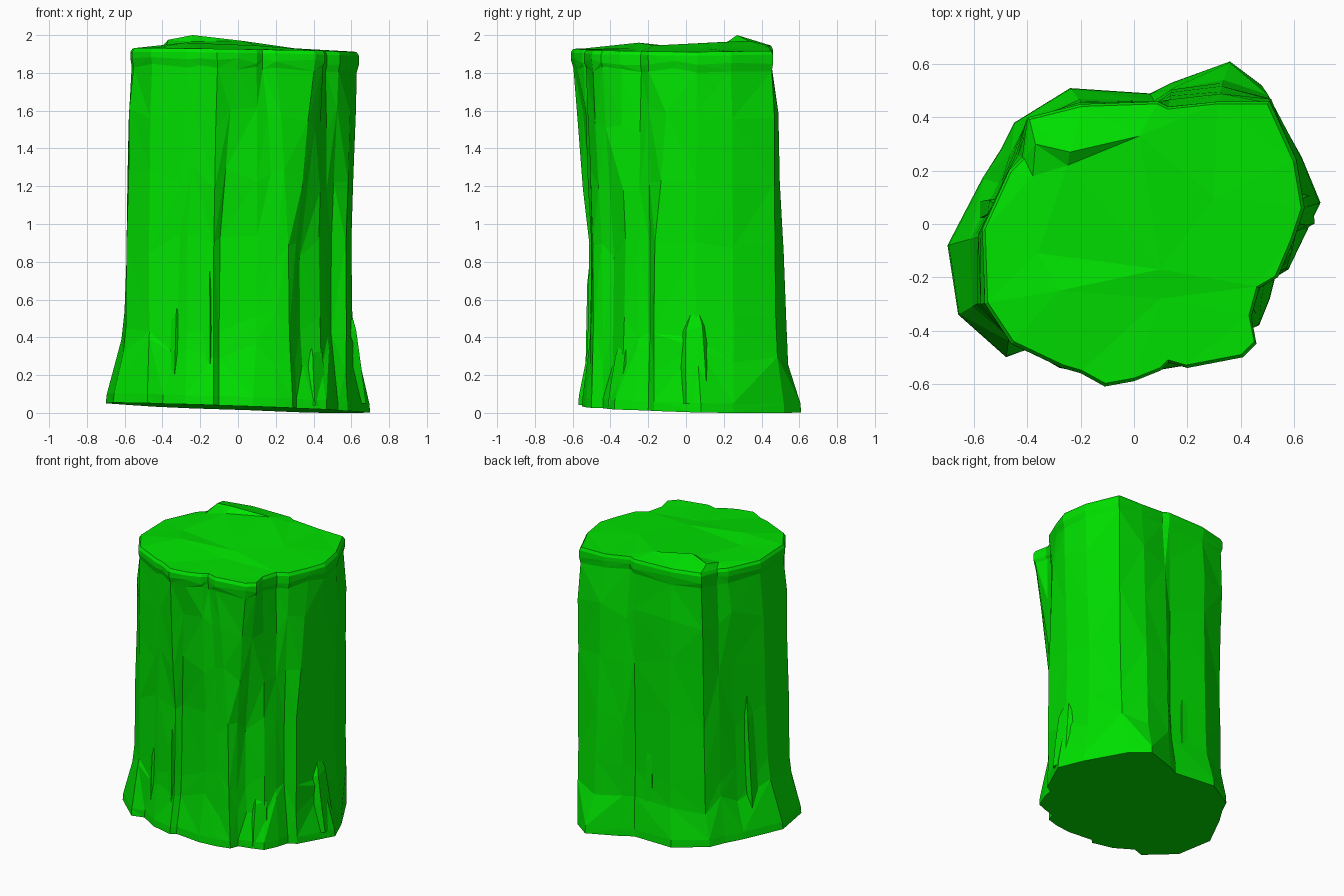
import bpy
import bmesh
import random
from mathutils import Vector
from mathutils.geometry import delaunay_2d_cdt

random.seed(4)
if "Cube" in bpy.data.objects:
    bpy.data.objects.remove(bpy.data.objects["Cube"])

green = bpy.data.materials.new("stump_green")
green.use_nodes = True
colour = (0, .76, 0, 1)
green.diffuse_color = colour
green.node_tree.nodes["Principled BSDF"].inputs["Base Color"].default_value = colour

# Matching outlines of the trunk, counterclockwise from the front left
TOP = [(-.56, -.3), (-.46, -.45), (-.27, -.54), (-.2, -.56), (-.11, -.61), (0, -.59),
       (.1, -.55), (.13, -.52), (.2, -.54), (.41, -.5), (.46, -.45), (.44, -.35),
       (.47, -.24), (.54, -.2), (.6, -.06), (.64, .06), (.61, .24), (.51, .46),
       (.32, .46), (.13, .44), (.09, .46), (-.2, .45), (-.4, .4), (-.42, .25),
       (-.47, .2), (-.57, -.02)]
MIDDLE = [(-.59, -.3), (-.47, -.42), (-.31, -.48), (-.27, -.5), (-.13, -.51), (-.1, -.48),
          (.1, -.5), (.2, -.5), (.27, -.49), (.3, -.44), (.32, -.38), (.43, -.32),
          (.47, -.25), (.49, -.19), (.57, -.17), (.6, .05), (.58, .25), (.51, .47),
          (.33, .52), (.14, .5), (.08, .45), (-.2, .46), (-.4, .37), (-.45, .27),
          (-.49, .15), (-.59, -.05)]
BASE = [(-.66, -.34), (-.48, -.5), (-.4, -.47), (-.28, -.54), (-.13, -.57), (-.1, -.54),
        (.08, -.55), (.2, -.53), (.29, -.5), (.31, -.44), (.4, -.41), (.47, -.38),
        (.51, -.28), (.53, -.2), (.58, -.17), (.7, .08), (.63, .25), (.48, .52),
        (.36, .61), (.14, .53), (.06, .49), (-.24, .51), (-.45, .38), (-.5, .28),
        (-.57, .17), (-.7, -.08)]


def blend(a, b, t, scale=1):
    return [Vector(p).lerp(Vector(q), t) * scale for p, q in zip(a, b)]


def finish(bm, name):
    bmesh.ops.recalc_face_normals(bm, faces=bm.faces)
    mesh = bpy.data.meshes.new(name)
    bm.to_mesh(mesh)
    bm.free()
    mesh.materials.append(green)
    obj = bpy.data.objects.new(name, mesh)
    bpy.context.collection.objects.link(obj)


def ground(p):
    return .026 - .033 * p.x - .02 * p.y


def rim(p):
    back_lift = .02 if p.y > .3 and p.x < .3 else 0
    return 1.92 - .015 * p.x + .01 * abs(p.y) + back_lift


# Trunk wall, lofted from the roots to the rim: height, outline, wobble
levels = [(.0, blend(BASE, MIDDLE, 0), 0),
          (.05, blend(BASE, MIDDLE, .05), 0),
          (.28, blend(BASE, MIDDLE, .75), .005),
          (.45, blend(BASE, MIDDLE, .9), .006),
          (.85, blend(MIDDLE, TOP, .05), .006),
          (1.22, blend(MIDDLE, TOP, .35), .006),
          (1.55, blend(MIDDLE, TOP, .6, 1.005), .006),
          (1.82, blend(MIDDLE, TOP, .97, .985), .003),
          (1.86, blend(MIDDLE, TOP, 1, 1), .002),
          (1.9, blend(MIDDLE, TOP, 1, 1), 0),
          (1.92, blend(MIDDLE, TOP, 1, .98), 0)]
bm = bmesh.new()
rings = []
for height, outline, wobble in levels:
    ring = []
    for p in outline:
        low, high = ground(p), rim(p)
        z = low + (high - low) * height / 1.92
        if .1 < height < 1.7:
            z += random.uniform(-.07, .07)
        elif 1.7 < height < 1.88:
            z += random.uniform(-.015, .015)
        p = p * (1 + random.uniform(-wobble, wobble))
        ring.append(bm.verts.new((p.x, p.y, z)))
    rings.append(ring)
count = len(TOP)
for lower, upper in zip(rings, rings[1:]):
    for i in range(count):
        j = (i + 1) % count
        a, b, c, d = lower[i], lower[j], upper[j], upper[i]
        if random.random() < .5:
            bm.faces.new((a, b, c))
            bm.faces.new((a, c, d))
        else:
            bm.faces.new((a, b, d))
            bm.faces.new((b, c, d))
bmesh.ops.triangulate(bm, faces=[bm.faces.new(rings[0])])

# Uneven cut surface, with a raised splinter towards the back left
peaks = [(-.24, .27, 2), (-.37, .3, 1.975), (-.25, .22, 1.965), (-.38, .18, 1.945),
         (.02, .33, 1.97), (-.36, -.11, 1.945), (.1, -.17, 1.945), (-.28, -.25, 1.96),
         (.1, -.28, 1.93), (.14, .38, 1.945), (.3, .1, 1.93)]
cap = rings[-1] + [bm.verts.new(p) for p in peaks]
flat = [v.co.xy for v in cap]
loop = [(i, (i + 1) % count) for i in range(count)]
for tri in delaunay_2d_cdt(flat, loop, [], 1, 1e-5)[2]:
    bm.faces.new([cap[i] for i in tri])
finish(bm, "stump_trunk")


def bark_piece(name, foot, head, z0, z1, width, depth, taper=.4):
    """Chipped ridge of bark leaning on the trunk, thinning at its head."""
    bm = bmesh.new()
    foot, head = Vector(foot), Vector(head)
    out = foot.normalized()
    side = Vector((-out.y, out.x))
    for t, w, d in ((0, 1, 1), (.4, .95, .9), (.8, .8, .75), (1, taper, -.5)):
        centre = foot.lerp(head, t)
        for s, o in ((-.5, -.06), (-.35, depth * d * .7), (.2, depth * d), (.5, -.06)):
            p = centre + side * s * w * width + out * o
            bm.verts.new((p.x, p.y, z0 + (z1 - z0) * t + s * .05 * t))
    hull = bmesh.ops.convex_hull(bm, input=bm.verts)
    spare = [g for g in hull["geom_interior"] if isinstance(g, bmesh.types.BMVert)]
    bmesh.ops.delete(bm, geom=spare, context="VERTS")
    finish(bm, name)


# Root knobs and bark ridges around the trunk
bark_piece("front_root_knob", (.43, -.36), (.41, -.32), .04, .4, .16, .025, .6)
bark_piece("right_root", (.66, .07), (.6, .05), .05, .55, .2, .015, .3)
bark_piece("front_left_ridge", (-.34, -.47), (-.33, -.47), .2, .58, .08, .015)
bark_piece("front_middle_ridge", (-.16, -.52), (-.16, -.51), .1, .82, .08, .01)
bark_piece("left_bark_ridge", (-.58, .04), (-.53, .06), .1, 1.05, .12, .01)
bark_piece("back_bark_ridge", (-.04, .46), (-.04, .45), .08, .7, .1, .01)
